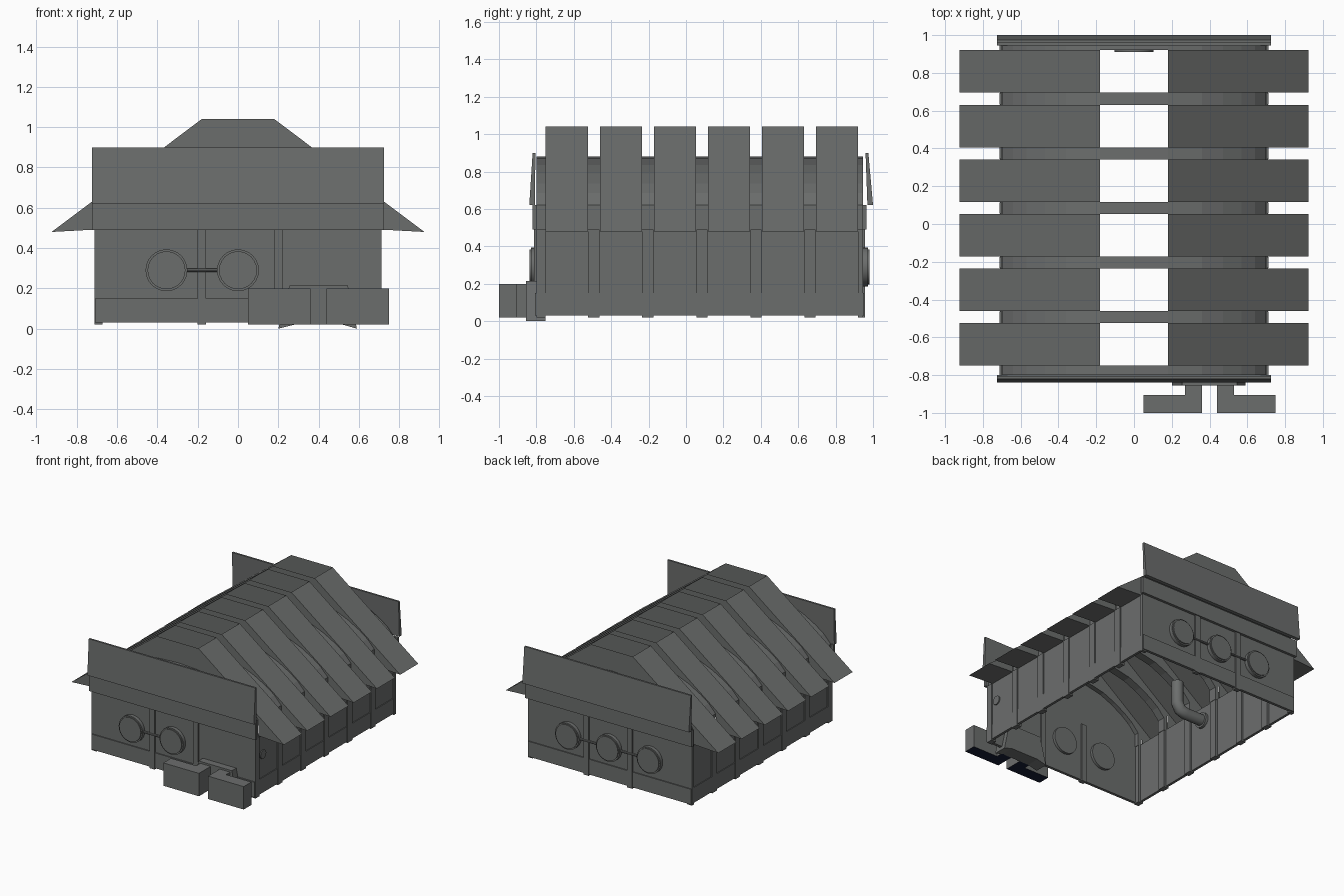
import bpy, bmesh, math
from mathutils import Vector

if "Cube" in bpy.data.objects:
    bpy.data.objects.remove(bpy.data.objects["Cube"])


def mat(name, col):
    m = bpy.data.materials.new(name)
    m.diffuse_color = (*col, 1)
    m.use_nodes = True
    m.node_tree.nodes["Principled BSDF"].inputs["Base Color"].default_value = m.diffuse_color
    return m


GREY = mat("slate grey", (0.148, 0.155, 0.152))
NAVY = mat("dark navy", (0.008, 0.012, 0.035))


def mesh_obj(name, verts, faces):
    me = bpy.data.meshes.new(name)
    me.from_pydata(verts, [], faces)
    me.materials.append(GREY)
    me.materials.append(NAVY)
    ob = bpy.data.objects.new(name, me)
    bpy.context.collection.objects.link(ob)
    return ob


def fix(ob):
    bm = bmesh.new()
    bm.from_mesh(ob.data)
    bmesh.ops.recalc_face_normals(bm, faces=bm.faces)
    bm.to_mesh(ob.data)
    bm.free()
    return ob


def prism(name, pts, y0, y1):
    """Solid from an x-z outline pushed along y."""
    n = len(pts)
    v = [(x, y0, z) for x, z in pts] + [(x, y1, z) for x, z in pts]
    f = [tuple(range(n)), tuple(range(n, 2 * n))]
    f += [(i, (i + 1) % n, n + (i + 1) % n, n + i) for i in range(n)]
    return fix(mesh_obj(name, v, f))


def box(name, x0, x1, y0, y1, z0, z1):
    return prism(name, [(x0, z0), (x1, z0), (x1, z1), (x0, z1)], y0, y1)


def cyl(name, a, b, r, n=24):
    a, b = Vector(a), Vector(b)
    bpy.ops.mesh.primitive_cylinder_add(vertices=n, radius=r, depth=(b - a).length,
                                        location=(a + b) / 2)
    ob = bpy.context.object
    ob.rotation_euler = (b - a).to_track_quat('Z', 'Y').to_euler()
    ob.name = name
    ob.data.materials.append(GREY)
    bpy.ops.object.shade_smooth_by_angle(angle=math.radians(35))
    return ob


FRONT, BACK = -0.80, 0.945
HALF_ARCH = [(0.70, 0.49), (0.70, 0.62), (0.64, 0.685), (0.57, 0.735),
             (0.47, 0.79), (0.36, 0.835), (0.18, 0.87), (0.0, 0.88)]
ARCH = HALF_ARCH + [(-x, z) for x, z in HALF_ARCH[-2::-1]]

# Side walls and plinths
for s, side in ((1, "right"), (-1, "left")):
    box(side + "_wall", s * 0.69, s * 0.704, FRONT, BACK, 0.03, 0.50)
    box(side + "_plinth", s * 0.69, s * 0.71, FRONT - 0.005, BACK + 0.005, 0.03, 0.15)

# End walls closed up to the arch
for name, y, d in (("front", FRONT, 1), ("back", BACK, -1)):
    prism(name + "_wall", [(-0.70, 0.03), (0.70, 0.03)] + ARCH, y, y + d * 0.014)
    box(name + "_plinth", -0.71, 0.71, y - d * 0.008, y + d * 0.01, 0.03, 0.15)
    box(name + "_lintel", -0.725, 0.725, y - d * 0.02, y, 0.49, 0.62)
    for x in (-0.18, 0.20):
        box(name + "_pilaster", x - 0.022, x + 0.022, y - d * 0.012, y + d * 0.025, 0.02, 0.49)

# Tilted sign boards
for name, s, yb, yt in (("front_board", -1, 0.838, 0.82), ("back_board", 1, 1.0, 0.975)):
    v = []
    for x in (-0.725, 0.725):
        v += [(x, s * yb, 0.62), (x, s * yt, 0.90),
              (x, s * (yt - 0.015), 0.90), (x, s * (yb - 0.03), 0.62)]
    fix(mesh_obj(name, v, [(0, 1, 2, 3), (4, 5, 6, 7)] +
                 [(i, (i + 1) % 4, 4 + (i + 1) % 4, 4 + i) for i in range(4)]))

# Roof bays: slopes, soffits and end cheeks with an open ridge
WIDTH, PITCH, START = 0.225, 0.289, -0.75
bays = [(START + i * PITCH, START + i * PITCH + WIDTH) for i in range(6)]
outer = [(-0.18, 1.04), (-0.925, 0.48), (-0.704, 0.492)]
cheek = [(0.704, 0.492), (0.925, 0.48), (0.18, 1.04)] + outer + ARCH[::-1][1:-1]
n = len(cheek)
for y0, y1 in bays:
    v = [(x, y0, z) for x, z in cheek] + [(x, y1, z) for x, z in cheek]
    f = [tuple(range(n)), tuple(range(n, 2 * n))]
    f += [(i, i + 1, n + i + 1, n + i) for i in (0, 1, 3, 4)]
    fix(mesh_obj("roof_bay", v, f))

# Arched ribs between the bays, with wall posts and feet below
edges = [FRONT] + [y for b in bays for y in b] + [BACK]
inner = [(x * 0.955, z - 0.03 if z > 0.5 else z) for x, z in ARCH]
for a, b in zip(edges[::2], edges[1::2]):
    prism("roof_rib", ARCH + inner[::-1], a, b)
    for s in (-1, 1):
        m = (a + b) / 2
        w = min(0.03, (b - a) / 2)
        box("wall_post", s * 0.672, s * 0.713, m - w, m + w, 0.02, 0.49)

# Portholes with a connecting pipe
for name, y, d, xs in (("front", FRONT, -1, (-0.355, 0.0)),
                       ("back", BACK, 1, (-0.355, 0.0, 0.355))):
    for x in xs:
        cyl(name + "_porthole_rim", (x, y - d * 0.035, 0.29), (x, y + d * 0.028, 0.29), 0.104)
        cyl(name + "_porthole_disc", (x, y, 0.29), (x, y + d * 0.036, 0.29), 0.094)
    cyl(name + "_porthole_pipe", (xs[0], y + d * 0.01, 0.29), (xs[-1], y + d * 0.01, 0.29), 0.009, 8)

# Small round vent on the right wall
cyl("side_vent", (0.69, -0.70, 0.33), (0.712, -0.70, 0.33), 0.035, 16)

# Bent pipe inside on the left wall
path = [(-0.70, 0.39), (-0.52, 0.39), (-0.475, 0.405), (-0.45, 0.45), (-0.45, 0.62)]
cu = bpy.data.curves.new("inner_pipe", 'CURVE')
cu.dimensions = '3D'
cu.bevel_depth = 0.045
cu.bevel_resolution = 3
cu.use_fill_caps = True
sp = cu.splines.new('POLY')
sp.points.add(len(path) - 1)
for p, (x, z) in zip(sp.points, path):
    p.co = (x, -0.05, z, 1)
cu.materials.append(GREY)
bpy.context.collection.objects.link(bpy.data.objects.new("inner_pipe", cu))
cyl("inner_pipe_flange", (-0.70, -0.05, 0.39), (-0.67, -0.05, 0.39), 0.06, 16)

# L-shaped front counters with navy undersides
for s, side in ((-1, "left"), (1, "right")):
    c = 0.40
    plan = [(0.04, -0.85), (0.04, -1.0), (0.35, -1.0), (0.35, -0.905), (0.13, -0.905), (0.13, -0.85)]
    v = [(c + s * x, y, z) for z in (0.02, 0.20) for x, y in plan]
    k = len(plan)
    ob = fix(mesh_obj(side + "_counter", v, [tuple(range(k)), tuple(range(k, 2 * k))] +
                      [(i, (i + 1) % k, k + (i + 1) % k, k + i) for i in range(k)]))
    for p in ob.data.polygons:
        if p.normal.z < -0.5:
            p.material_index = 1

# Entrance block behind the counters
prism("entrance_block", [(0.20, 0.0), (0.28, 0.02), (0.52, 0.02), (0.59, 0.0),
                         (0.545, 0.215), (0.255, 0.215)], -0.855, -0.75)
